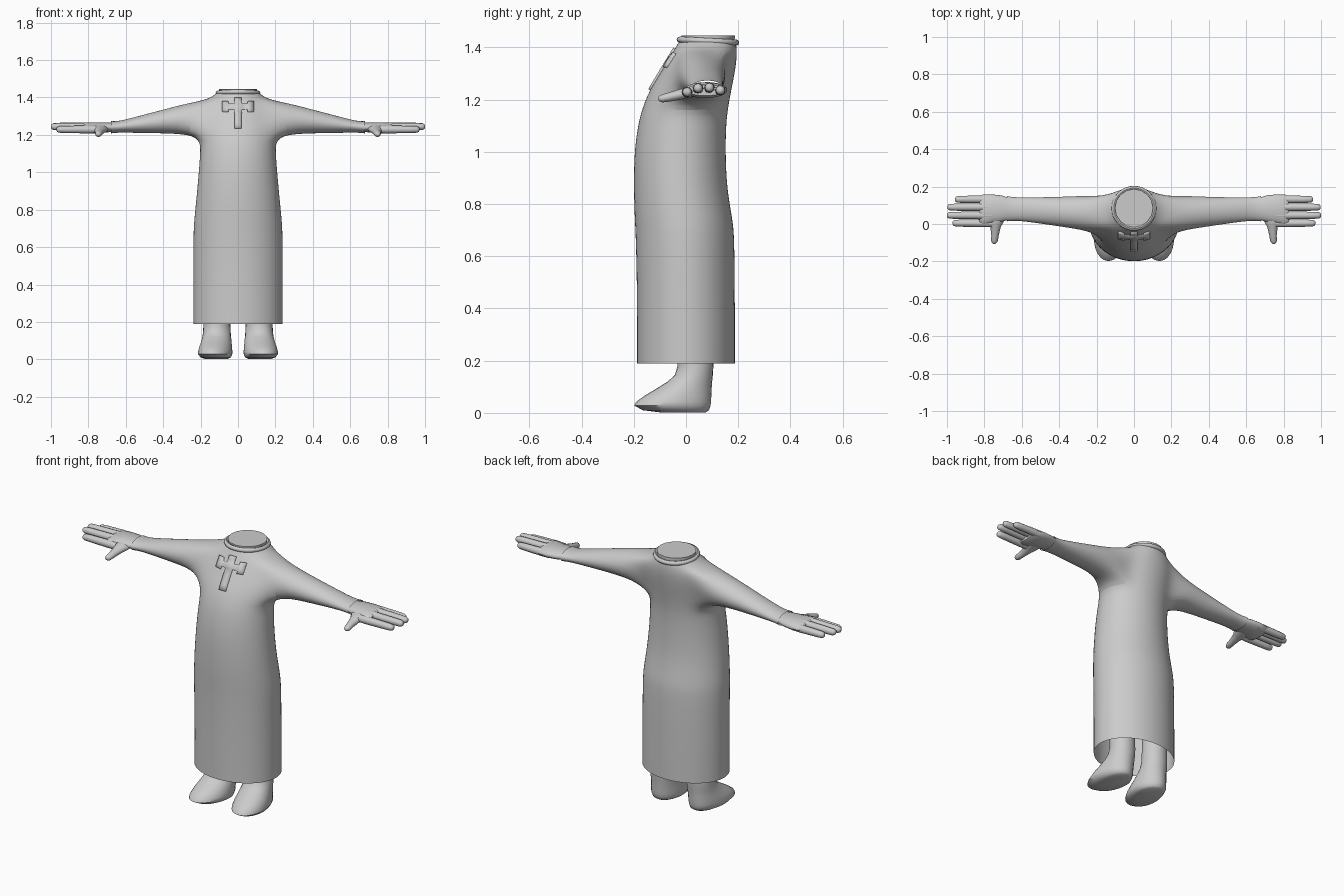
import bpy, bmesh
from math import sin, cos, pi, radians

if "Cube" in bpy.data.objects:
    bpy.data.objects.remove(bpy.data.objects["Cube"])


def add_object(name, bm):
    bmesh.ops.recalc_face_normals(bm, faces=bm.faces)
    me = bpy.data.meshes.new(name)
    bm.to_mesh(me)
    bm.free()
    ob = bpy.data.objects.new(name, me)
    bpy.context.collection.objects.link(ob)
    return ob


def loft(name, sections, axis, n=20, mirror=True):
    """Capped elliptical loft; each section is (t, a0, a1, b0, b1)."""
    bm = bmesh.new()
    rings = []
    for t, a0, a1, b0, b1 in sections:
        ring = []
        for i in range(n):
            w = 2 * pi * i / n
            a = (a0 + a1) / 2 + (a1 - a0) / 2 * cos(w)
            b = (b0 + b1) / 2 + (b1 - b0) / 2 * sin(w)
            ring.append(bm.verts.new({'x': (t, a, b), 'y': (a, t, b), 'z': (a, b, t)}[axis]))
        rings.append(ring)
    for p, q in zip(rings, rings[1:]):
        for i in range(n):
            j = (i + 1) % n
            bm.faces.new((p[i], p[j], q[j], q[i]))
    bm.faces.new(rings[0])
    bm.faces.new(rings[-1])
    ob = add_object(name, bm)
    if mirror:
        ob.modifiers.new("Mirror", 'MIRROR')
    return ob


# Robe: torso rings (z, half width, front y, back y) with sleeves grown from side holes
N, K = 16, 1.026
torso = [(0.19, 0.238, -0.187, 0.187), (0.45, 0.238, -0.187, 0.187),
         (0.68, 0.238, -0.192, 0.185), (0.74, 0.234, -0.196, 0.178),
         (0.86, 0.222, -0.2, 0.156), (1.0, 0.209, -0.198, 0.151),
         (1.1, 0.202, -0.184, 0.153), (1.165, 0.2, -0.168, 0.16),
         (1.23, 0.2, -0.142, 0.172), (1.29, 0.198, -0.106, 0.184),
         (1.345, 0.185, -0.072, 0.193), (1.39, 0.158, -0.045, 0.195),
         (1.425, 0.112, -0.025, 0.19)]
sleeve = [(0.25, -0.035, 0.152, 1.203, 1.373), (0.4, -0.012, 0.144, 1.209, 1.335),
          (0.55, 0.01, 0.142, 1.211, 1.295), (0.64, 0.02, 0.142, 1.213, 1.272),
          (0.68, 0.014, 0.149, 1.208, 1.273)]
bm = bmesh.new()
rows = []
for z, rx, y0, y1 in torso:
    rows.append([bm.verts.new((K * rx * cos(2 * pi * i / N),
                               (y0 + y1) / 2 + K * (y1 - y0) / 2 * sin(2 * pi * i / N), z))
                 for i in range(N)])
LO, HI = 7, 11
open_cols = {14, 15, 0, 1, 6, 7, 8, 9}
for r in range(len(rows) - 1):
    for i in range(N):
        if LO <= r < HI and i in open_cols:
            continue
        j = (i + 1) % N
        bm.faces.new((rows[r][i], rows[r][j], rows[r + 1][j], rows[r + 1][i]))
for side in (1, -1):
    def vert(r, j):
        return rows[r][j % N if side > 0 else 8 - j]
    prev = ([vert(LO, j) for j in range(-2, 2)] + [vert(r, 2) for r in range(LO, HI)] +
            [vert(HI, j) for j in range(2, -2, -1)] + [vert(r, -2) for r in range(HI, LO, -1)])
    for x, y0, y1, z0, z1 in sleeve:
        ring = []
        for k in range(16):
            w = -pi / 2 + (k - 2) * pi / 8
            ring.append(bm.verts.new((side * x, (y0 + y1) / 2 + K * (y1 - y0) / 2 * cos(w),
                                      (z0 + z1) / 2 + K * (z1 - z0) / 2 * sin(w))))
        for k in range(16):
            m = (k + 1) % 16
            bm.faces.new((prev[k], prev[m], ring[m], ring[k]))
        prev = ring
# unused verts inside the sleeve holes
bmesh.ops.delete(bm, geom=[v for v in bm.verts if not v.link_faces], context='VERTS')
robe = add_object("robe", bm)
sub = robe.modifiers.new("Subdivision", 'SUBSURF')
sub.levels = sub.render_levels = 2

# Neck stump and collar
loft("neck", [(1.36, -0.1, 0.1, -0.015, 0.185), (1.446, -0.102, 0.102, -0.017, 0.187)],
     'z', 16, False)
bpy.ops.mesh.primitive_torus_add(major_segments=32, minor_segments=8, major_radius=0.108,
                                 minor_radius=0.012, location=(0, 0.084, 1.424),
                                 rotation=(radians(-3), 0, 0))
bpy.context.object.name = "collar"

# Chest cross: flat outline wrapped onto the robe, then thickened
half = [(0.02, 1.235), (0.02, 1.335), (0.05, 1.335), (0.05, 1.322), (0.083, 1.322),
        (0.083, 1.375), (0.05, 1.375), (0.05, 1.362), (0.02, 1.362), (0.02, 1.395)]
bm = bmesh.new()
outline = half + [(-x, z) for x, z in reversed(half)]
bm.faces.new([bm.verts.new((x, -0.4, z)) for x, z in outline])
for axis, values in ((0, [-0.05, -0.02, 0.02, 0.05]), (2, [1.26, 1.29, 1.31, 1.335, 1.362, 1.38])):
    for v in values:
        co, no = [0, 0, 0], [0, 0, 0]
        co[axis], no[axis] = v, 1
        bmesh.ops.bisect_plane(bm, geom=bm.verts[:] + bm.edges[:] + bm.faces[:],
                               plane_co=co, plane_no=no, dist=1e-5)
cross = add_object("chest_cross", bm)
wrap = cross.modifiers.new("Wrap", 'SHRINKWRAP')
wrap.target = robe
wrap.wrap_method = 'PROJECT'
wrap.use_project_y = True
wrap.use_positive_direction = True
wrap.use_negative_direction = False
thick = cross.modifiers.new("Thickness", 'SOLIDIFY')
thick.thickness = 0.018
thick.offset = 0

# Hands: palm, four fingers, thumb
loft("palm", [(0.62, 0.03, 0.13, 1.22, 1.262), (0.67, 0.022, 0.14, 1.217, 1.265),
              (0.71, 0.012, 0.153, 1.212, 1.267), (0.76, 0.004, 0.158, 1.208, 1.267),
              (0.805, -0.01, 0.158, 1.206, 1.266), (0.825, 0.0, 0.15, 1.215, 1.258)], 'x')
fingers = [("index", 0.004, 0.97, 1.229), ("middle", 0.046, 1.0, 1.244),
           ("ring", 0.09, 0.998, 1.246), ("little", 0.132, 0.957, 1.236)]
for label, y, tip, z in fingers:
    secs = []
    for x, r in ((0.76, 0.02), (0.81, 0.021), (tip - 0.05, 0.019), (tip - 0.014, 0.0175),
                 (tip - 0.004, 0.013), (tip, 0.006)):
        yy = y + (x - 0.8) * (0.07 - y) * 0.05
        secs.append((x, yy - r, yy + r, z - r, z + r))
    loft(label + "_finger", secs, 'x', 12)
loft("thumb", [(0.06, 0.69, 0.78, 1.215, 1.255), (0.015, 0.695, 0.785, 1.208, 1.252),
               (-0.015, 0.712, 0.768, 1.2, 1.243), (-0.06, 0.723, 0.763, 1.193, 1.229),
               (-0.09, 0.728, 0.764, 1.189, 1.22), (-0.102, 0.735, 0.759, 1.193, 1.215),
               (-0.106, 0.742, 0.752, 1.199, 1.209)], 'y', 12)

# Feet: stacked sections from sole to shin, toes turned slightly outward
feet = loft("foot", [(0.002, 0.055, 0.175, -0.1, 0.075), (0.01, 0.035, 0.195, -0.165, 0.088),
                     (0.028, 0.026, 0.208, -0.198, 0.094), (0.042, 0.026, 0.208, -0.191, 0.096),
                     (0.065, 0.029, 0.204, -0.16, 0.097), (0.09, 0.033, 0.197, -0.118, 0.098),
                     (0.12, 0.037, 0.19, -0.07, 0.1), (0.145, 0.039, 0.187, -0.043, 0.103),
                     (0.18, 0.041, 0.185, -0.032, 0.105), (0.4, 0.05, 0.178, -0.03, 0.105)],
            'z', 24)
for v in feet.data.vertices:
    v.co.x -= 0.1 * min(v.co.y, 0)

# Smooth shading throughout
bpy.ops.object.select_all(action='SELECT')
bpy.context.view_layer.objects.active = robe
bpy.ops.object.shade_smooth_by_angle(angle=radians(45))
